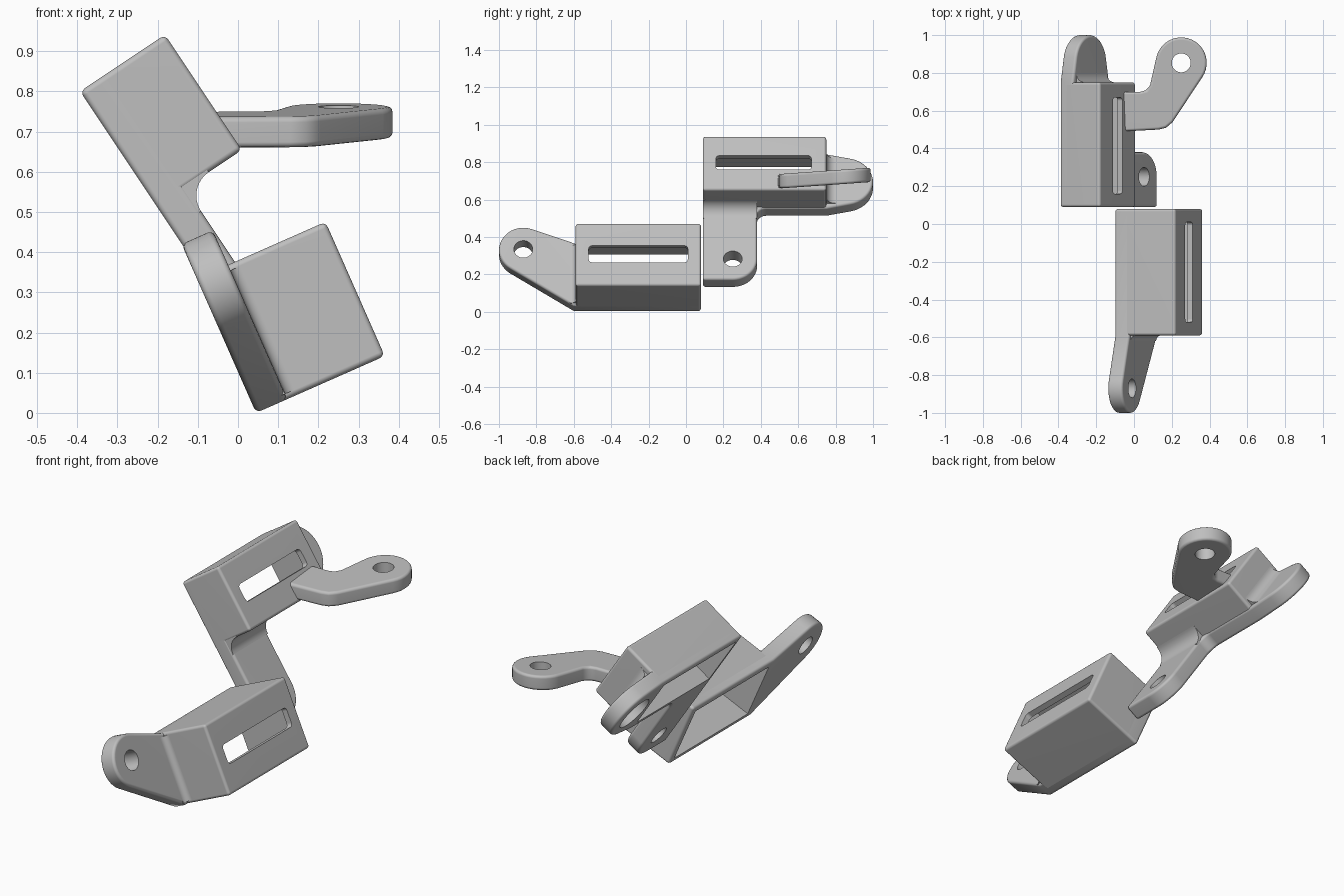
import bpy, bmesh
from math import sin, cos, radians, pi
from mathutils import Vector

cube = bpy.data.objects.get("Cube")
if cube:
    bpy.data.objects.remove(cube, do_unlink=True)

grey = bpy.data.materials.new("plain grey")
grey.use_nodes = True
grey.diffuse_color = (0.52, 0.52, 0.52, 1)
for node in grey.node_tree.nodes:
    if node.type == "BSDF_PRINCIPLED":
        node.inputs["Base Color"].default_value = grey.diffuse_color


def arc(cx, cy, r, start, end, steps=20):
    angles = [radians(start + (end - start) * i / steps) for i in range(steps + 1)]
    return [(cx + r * cos(a), cy + r * sin(a)) for a in angles]


def circle(cx, cy, r):
    return arc(cx, cy, r, 0, 360, 48)[:-1]


def rect(x0, x1, y0, y1):
    return [(x0, y0), (x1, y0), (x1, y1), (x0, y1)]


def prism(name, outline, lo, hi, frame, bevel=0.014):
    """Extrude an outline in a frame given as origin and three axes."""
    o, p, q, n = frame
    bm = bmesh.new()
    low = [bm.verts.new(o + p * a + q * b + n * lo) for a, b in outline]
    high = [bm.verts.new(o + p * a + q * b + n * hi) for a, b in outline]
    bm.faces.new(low)
    bm.faces.new(high)
    for i in range(len(low)):
        j = (i + 1) % len(low)
        bm.faces.new((low[i], low[j], high[j], high[i]))
    bmesh.ops.recalc_face_normals(bm, faces=bm.faces)
    mesh = bpy.data.meshes.new(name)
    bm.to_mesh(mesh)
    bm.free()
    ob = bpy.data.objects.new(name, mesh)
    bpy.context.collection.objects.link(ob)
    if bevel:
        mod = ob.modifiers.new("Rounded edges", "BEVEL")
        mod.width = bevel
        mod.segments = 3
        mod.limit_method = "ANGLE"
        mod.angle_limit = radians(35)
    return ob


def cutter(outline, lo, hi, frame, bevel=0):
    ob = prism("cutter", outline, lo, hi, frame, bevel)
    ob.hide_render = True
    return ob


def cove(name, a, b, side, r, lo, hi, frame):
    """Concave fillet filling an inside corner at (a, b)."""
    pts = [(a - side * 0.01, b + r), (a - side * 0.01, b - 0.01), (a + side * r, b - 0.01)]
    for i in range(13):
        t = i / 12 * pi / 2
        pts.append((a + side * r * (1 - sin(t)), b + r * (1 - cos(t))))
    return prism(name, pts, lo, hi, frame, 0)


def cut(ob, *tools):
    for tool in tools:
        mod = ob.modifiers.new("Cut", "BOOLEAN")
        mod.operation = "DIFFERENCE"
        mod.solver = "EXACT"
        mod.object = tool


Y = Vector((0, 1, 0))
parts = []

# Lower bracket: frame runs along y, up the plate, and out of the plate
o1 = Vector((0.045, 0, 0))
v1, u1 = Vector((-0.404, 0, 0.915)), Vector((0.915, 0, 0.404))
lower = (o1, Y, v1, u1)
ear = arc(-0.87, 0.329, 0.13, 70, 237)
lower_plate = prism("lower_plate", [(0.08, 0), (0.08, 0.365), (-0.59, 0.365)] + ear + [(-0.6, 0)],
                    0, 0.085, lower)
lower_box = prism("lower_box", rect(-0.59, 0.08, 0, 0.365), 0.03, 0.35, lower)
lower_cove = cove("lower_ear_fillet", -0.59, 0.085, -1, 0.03, 0.014, 0.35, (o1, Y, u1, v1))
lower_cavity = cutter(rect(-0.56, 0.05, 0.03, 0.335), -0.1, 0.32, lower)
lower_slot = cutter(rect(-0.52, 0.01, 0.135, 0.233), 0.2, 0.5, lower, 0.018)
lower_hole = cutter(circle(-0.87, 0.329, 0.05), -0.1, 0.2, lower)
cut(lower_plate, lower_cavity, lower_hole)
cut(lower_box, lower_cavity, lower_slot)
parts += [lower_plate, lower_box, lower_cove]

# Upper bracket: frame runs along y, down the plate, and out of the plate
o2 = Vector((-0.393, 0, 0.80))
v2, u2 = Vector((0.555, 0, -0.832)), Vector((0.832, 0, 0.555))
upper = (o2, Y, v2, u2)
outline = [(0.09, 0), (0.75, 0)] + arc(0.85, 0.175, 0.15, -77, 79) + [(0.75, 0.35)]
outline += arc(0.43, 0.4, 0.05, 270, 180, 10) + arc(0.25, 0.677, 0.13, 0, 90) + [(0.09, 0.807)]
upper_plate = prism("upper_plate_with_arm", outline, 0, 0.085, upper)
upper_box = prism("upper_box", rect(0.09, 0.75, 0, 0.345), 0.03, 0.254, upper)
arm_cove = cove("arm_fillet", 0.345, 0.085, 1, 0.07, 0.092, 0.38, (o2, v2, u2, Y))
ear_cove = cove("upper_ear_fillet", 0.75, 0.085, 1, 0.05, 0.03, 0.32, (o2, Y, u2, v2))
upper_cavity = cutter(rect(0.12, 0.72, 0.03, 0.314), -0.1, 0.224, upper)
upper_slot = cutter(rect(0.16, 0.67, 0.126, 0.217), 0.15, 0.4, upper, 0.018)
arm_hole = cutter(circle(0.25, 0.677, 0.05), -0.1, 0.2, upper)
ear_recess = cutter(circle(0.85, 0.175, 0.095), -0.1, 0.05, upper)
cut(upper_plate, upper_cavity, arm_hole, ear_recess)
cut(upper_box, upper_cavity, upper_slot)
parts += [upper_plate, upper_box, arm_cove, ear_cove]

# Side tab with a pivot hole, rising slightly towards the back
tab_frame = (Vector((0, 0, 0.625)), Vector((1, 0, 0)), Vector((0, 1, 0.07)), Vector((0, 0, 1)))
outline = [(-0.06, 0.49), (0.13, 0.5), (0.17, 0.51), (0.205, 0.54)]
outline += arc(0.25, 0.853, 0.135, -35, 165)
outline += [(0.085, 0.735), (0.065, 0.708), (0.035, 0.7), (-0.06, 0.7)]
tab = prism("side_tab", outline, 0, 0.077, tab_frame)
tab_hole = cutter(circle(0.25, 0.853, 0.05), -0.1, 0.2, tab_frame)
cut(tab, upper_cavity, tab_hole)
parts.append(tab)

# Apply the modifiers, then colour and shade each part
deps = bpy.context.evaluated_depsgraph_get()
deps.update()
baked = [bpy.data.meshes.new_from_object(ob.evaluated_get(deps)) for ob in parts]
for ob, mesh in zip(parts, baked):
    ob.modifiers.clear()
    ob.data = mesh
    mesh.materials.clear()
    mesh.materials.append(grey)
    for face in mesh.polygons:
        face.material_index = 0
for ob in [lower_cavity, lower_slot, lower_hole, upper_cavity, upper_slot,
           arm_hole, ear_recess, tab_hole]:
    bpy.data.objects.remove(ob, do_unlink=True)

bpy.ops.object.select_all(action="DESELECT")
for ob in parts:
    ob.select_set(True)
bpy.context.view_layer.objects.active = parts[0]
bpy.ops.object.shade_smooth_by_angle(angle=radians(40))
for ob in parts:
    mod = ob.modifiers.new("Flat face normals", "WEIGHTED_NORMAL")
    mod.keep_sharp = True
